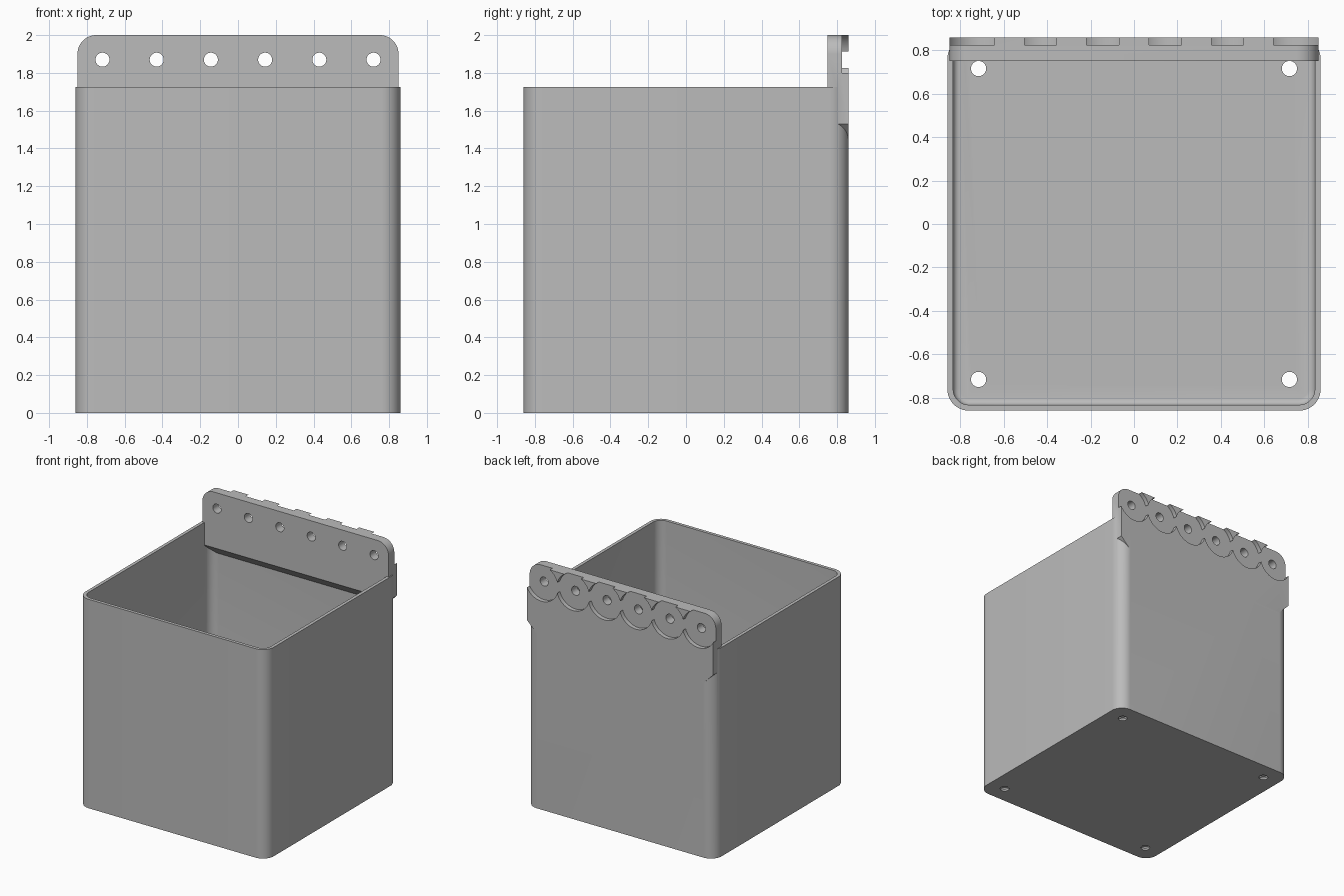
import bpy, bmesh
from math import sin, cos, pi, radians
from mathutils import Matrix, Vector

if "Cube" in bpy.data.objects:
    bpy.data.objects.remove(bpy.data.objects["Cube"], do_unlink=True)

grey = bpy.data.materials.new("plain grey")
grey.use_nodes = True
grey.diffuse_color = (0.5, 0.5, 0.5, 1)
grey.node_tree.nodes["Principled BSDF"].inputs["Base Color"].default_value = (0.5, 0.5, 0.5, 1)

HALF, RIM, CORNER, WALL, FLOOR = 0.86, 1.725, 0.1, 0.027, 0.05
PLATE_FRONT = 0.75
HOLES = [(i - 2.5) * 0.287 for i in range(6)]
HOLE_Z = 1.87


def arc(cx, cy, r, start, steps=12):
    """Quarter-circle points, counter-clockwise from the start angle."""
    return [(cx + r * cos(start + pi / 2 * i / steps),
             cy + r * sin(start + pi / 2 * i / steps)) for i in range(steps + 1)]


def rounded_square(half, r):
    c = half - r
    pts = []
    for k, (sx, sy) in enumerate([(1, 1), (-1, 1), (-1, -1), (1, -1)]):
        pts += arc(sx * c, sy * c, r, k * pi / 2)
    return pts


def finish(bm, name):
    bmesh.ops.recalc_face_normals(bm, faces=bm.faces)
    mesh = bpy.data.meshes.new(name)
    bm.to_mesh(mesh)
    bm.free()
    mesh.materials.append(grey)
    obj = bpy.data.objects.new(name, mesh)
    bpy.context.collection.objects.link(obj)
    return obj


def loft(rings, name):
    """Closed solid through equal-length rings of 3D points."""
    bm = bmesh.new()
    loops = [[bm.verts.new(p) for p in ring] for ring in rings]
    n = len(loops[0])
    for a, b in zip(loops, loops[1:]):
        for i in range(n):
            j = (i + 1) % n
            bm.faces.new((a[i], a[j], b[j], b[i]))
    bm.faces.new(loops[0])
    bm.faces.new(loops[-1])
    return finish(bm, name)


def square_ring(half, r, z):
    return [(x, y, z) for x, y in rounded_square(half, r)]


def cone(name, r1, r2, depth, centre, axis="Z"):
    bm = bmesh.new()
    turn = Matrix.Rotation(radians(90), 4, "X") if axis == "Y" else Matrix()
    bmesh.ops.create_cone(bm, cap_ends=True, segments=64, radius1=r1, radius2=r2,
                          depth=depth, matrix=Matrix.Translation(centre) @ turn)
    return finish(bm, name)


def combine(target, tool, operation):
    mod = target.modifiers.new("combine", "BOOLEAN")
    mod.operation, mod.object, mod.solver = operation, tool, "EXACT"
    bpy.context.view_layer.objects.active = target
    bpy.ops.object.modifier_apply(modifier=mod.name)
    bpy.data.objects.remove(tool, do_unlink=True)


# Open bin with rounded corners and a filleted inside floor
bin_body = loft([square_ring(HALF, CORNER, 0), square_ring(HALF, CORNER, RIM)], "bin")
inner, inner_r, fillet = HALF - WALL, CORNER - WALL, 0.03
rings = []
for i in range(7):
    a = pi / 2 * i / 6
    inset = fillet * (1 - sin(a))
    rings.append(square_ring(inner - inset, inner_r - inset, FLOOR + fillet * (1 - cos(a))))
rings.append(square_ring(inner, inner_r, RIM + 0.1))
combine(bin_body, loft(rings, "cavity"), "DIFFERENCE")

# Hanging plate: rounded top corners, tapered lower corners
edge, low, taper = 0.85, 1.43, 0.1
outline = [(-edge, low + taper), (taper - edge, low), (edge - taper, low), (edge, low + taper)]
outline += arc(edge - 0.1, 1.9, 0.1, 0) + arc(0.1 - edge, 1.9, 0.1, pi / 2)
plate = loft([[(x, y, z) for x, z in outline] for y in (PLATE_FRONT, HALF)], "plate")

# Sloped underside of the plate, towards the bin's inside
bm = bmesh.new()
bm.from_mesh(plate.data)
cut = bmesh.ops.bisect_plane(bm, geom=bm.verts[:] + bm.edges[:] + bm.faces[:],
                             plane_co=Vector((0, PLATE_FRONT, 1.54)),
                             plane_no=Vector((0, -1, -1)), clear_outer=True)
rim_edges = [e for e in cut["geom_cut"] if isinstance(e, bmesh.types.BMEdge)]
bmesh.ops.holes_fill(bm, edges=rim_edges)
bmesh.ops.recalc_face_normals(bm, faces=bm.faces)
bm.to_mesh(plate.data)
bm.free()
combine(bin_body, plate, "UNION")

# Overlapping round recesses on the back, and the mounting holes
for x in HOLES:
    combine(bin_body, cone("recess", 0.15, 0.15, 0.1, (x, 0.825 + 0.05, HOLE_Z), "Y"), "DIFFERENCE")
for x in HOLES:
    combine(bin_body, cone("hole", 0.037, 0.037, 0.4, (x, 0.8, HOLE_Z), "Y"), "DIFFERENCE")

# Countersunk holes in the floor
for x in (-0.716, 0.716):
    for y in (-0.716, 0.716):
        combine(bin_body, cone("drain", 0.035, 0.035, 0.3, (x, y, 0)), "DIFFERENCE")
        combine(bin_body, cone("sink", 0.03, 0.07, 0.04, (x, y, FLOOR - 0.02)), "DIFFERENCE")

bin_body.select_set(True)
bpy.context.view_layer.objects.active = bin_body
bpy.ops.object.shade_smooth_by_angle(angle=radians(30))
